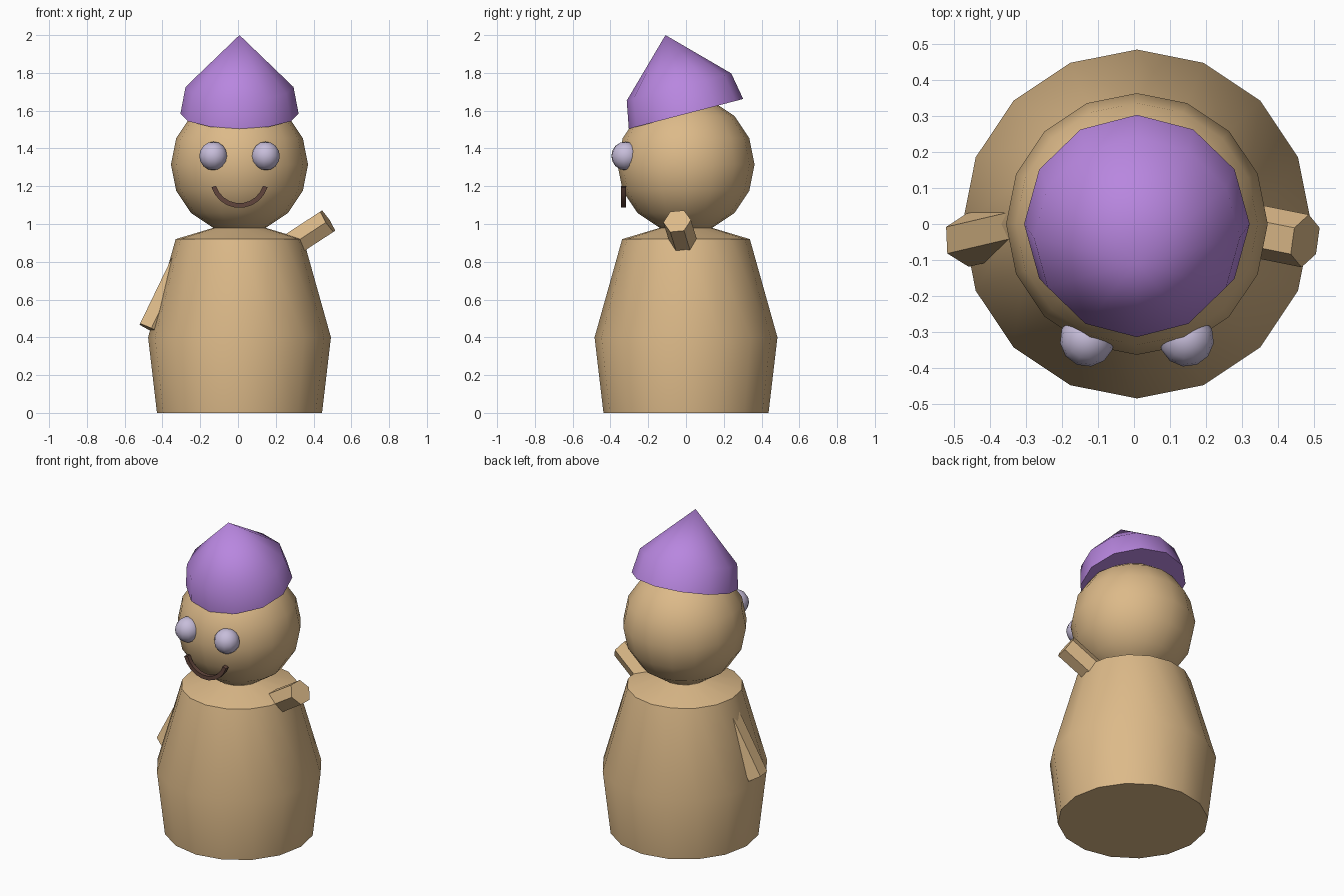
import bpy, bmesh
from math import sin, cos, pi, radians
from mathutils import Vector, Matrix

default = bpy.data.objects.get("Cube")
if default:
    bpy.data.objects.remove(default, do_unlink=True)

CX = 0.008  # centre line of the body


def material(name, rgb):
    m = bpy.data.materials.new(name)
    m.use_nodes = True
    m.diffuse_color = (*rgb, 1)
    m.node_tree.nodes["Principled BSDF"].inputs["Base Color"].default_value = (*rgb, 1)
    return m


tan = material("tan", (0.72, 0.49, 0.25))
purple = material("purple", (0.48, 0.24, 0.74))
pale_lilac = material("pale lilac", (0.57, 0.51, 0.70))
dark_brown = material("dark brown", (0.12, 0.06, 0.045))


def finish(name, bm, mat, matrix=Matrix()):
    bmesh.ops.recalc_face_normals(bm, faces=bm.faces)
    mesh = bpy.data.meshes.new(name)
    bm.to_mesh(mesh)
    bm.free()
    mesh.materials.append(mat)
    obj = bpy.data.objects.new(name, mesh)
    obj.matrix_world = matrix
    bpy.context.collection.objects.link(obj)
    bpy.ops.object.select_all(action='DESELECT')
    obj.select_set(True)
    bpy.context.view_layer.objects.active = obj
    bpy.ops.object.shade_smooth_by_angle(angle=radians(42))
    return obj


def loft(name, rings, mat, matrix=Matrix()):
    """Skin a row of equal rings and cap both ends."""
    bm = bmesh.new()
    rows = [[bm.verts.new(p) for p in ring] for ring in rings]
    n = len(rows[0])
    for a, b in zip(rows, rows[1:]):
        for i in range(n):
            j = (i + 1) % n
            bm.faces.new((a[i], a[j], b[j], b[i]))
    bm.faces.new(rows[0])
    bm.faces.new(rows[-1])
    bmesh.ops.remove_doubles(bm, verts=bm.verts, dist=0.0005)
    return finish(name, bm, mat, matrix)


def lathe(name, profile, sides, mat, matrix):
    rings = [[(r * sin(2 * pi * i / sides), r * cos(2 * pi * i / sides), z)
              for i in range(sides)] for r, z in profile]
    return loft(name, rings, mat, matrix)


def ball(name, radius, segments, rings, mat, matrix):
    bm = bmesh.new()
    bmesh.ops.create_uvsphere(bm, u_segments=segments, v_segments=rings, radius=radius)
    return finish(name, bm, mat, matrix)


def arm(name, root, tip, radius=0.074):
    # Six-sided prism with a corner edge towards front and back
    root, tip = Vector(root), Vector(tip)
    axis = (tip - root).normalized()
    side = Vector((0, 1, 0))
    side = (side - axis * side.dot(axis)).normalized()
    up = axis.cross(side)
    hexagon = [radius * (cos(k * pi / 3) * side + sin(k * pi / 3) * up) for k in range(6)]
    return loft(name, [[c + h for h in hexagon] for c in (root, tip)], tan)


# Body and head
lathe("body", [(0.437, 0), (0.484, 0.4), (0.338, 0.92), (0.13, 0.982), (0.05, 1.0)],
      16, tan, Matrix.Translation((CX, 0, 0)))
ball("head", 0.363, 16, 8, tan, Matrix.Translation((CX, 0, 1.315)))

# Pointed hat, tipped forward
lathe("hat", [(0.313, 0), (0.286, 0.147), (0.0002, 0.431)], 12, purple,
      Matrix.Translation((CX, 0, 1.583)) @ Matrix.Rotation(radians(14.6), 4, 'X'))

# Eyes
for side, label in ((1, "left"), (-1, "right")):
    ball(label + "_eye", 0.076, 12, 8, pale_lilac,
         Matrix.Translation((CX + side * 0.138, -0.32, 1.36))
         @ Matrix.Rotation(side * radians(22), 4, 'Z'))

# Smile: a square bar bent into an arc
smile = []
steps = 9
for i in range(steps + 1):
    a = radians(197 + 146 * i / steps)
    smile.append([(CX + r * cos(a), y, 1.24 + r * sin(a))
                  for r, y in ((0.13, -0.345), (0.155, -0.345), (0.155, -0.318), (0.13, -0.318))])
loft("smile", smile, dark_brown)

# Arms: one raised, one lowered
arm("left_arm", (0.225, 0.003, 0.852), (0.475, -0.047, 1.015))
arm("right_arm", (-0.27, 0.0, 0.84), (-0.462, -0.045, 0.442))
